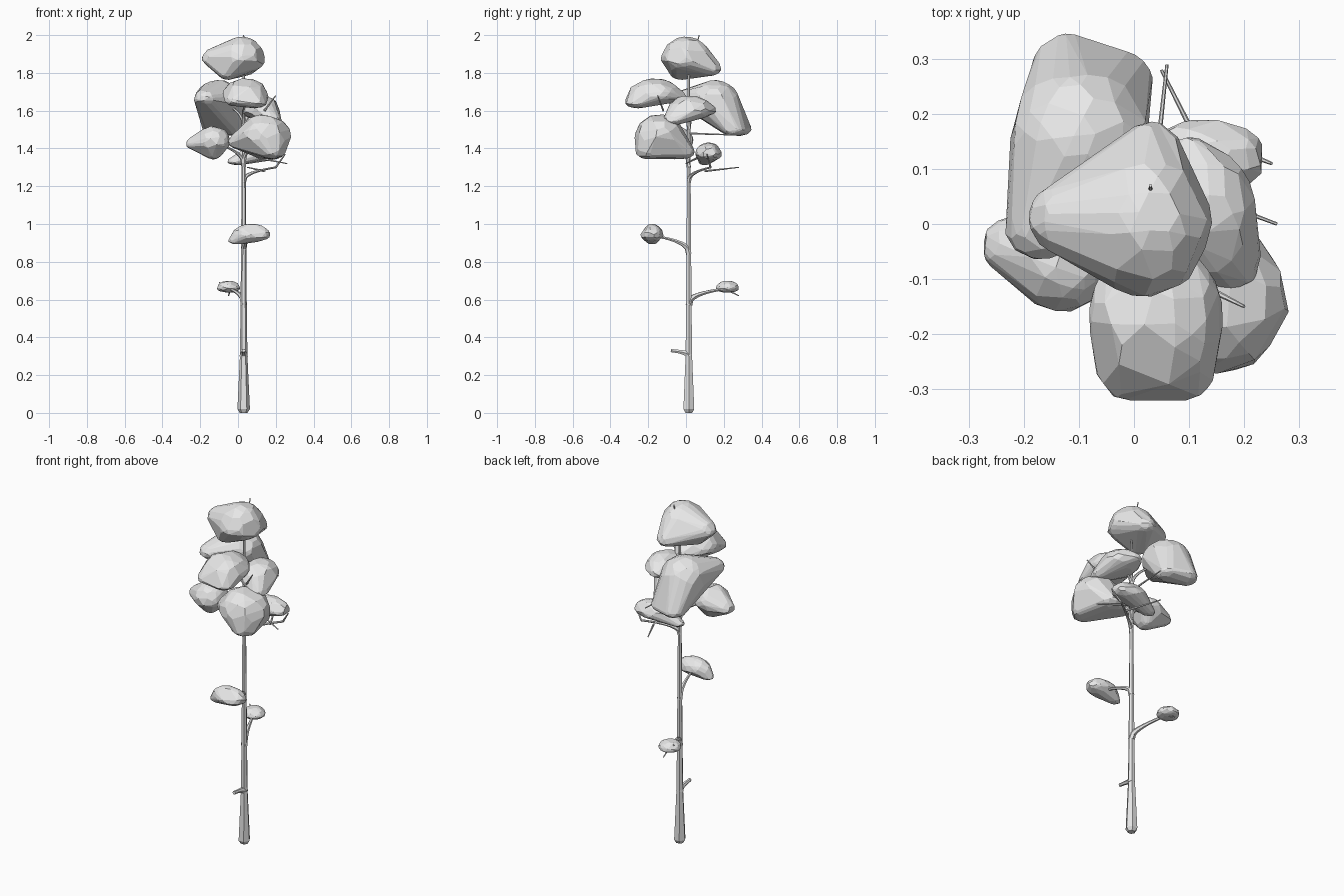
import bpy
import bmesh
import random
from mathutils import Vector, Euler

random.seed(7)
cube = bpy.data.objects.get("Cube")
if cube:
    bpy.data.objects.remove(cube, do_unlink=True)

grey = bpy.data.materials.new("plain_grey")
grey.use_nodes = True
colour = (0.8, 0.8, 0.8, 1)
grey.diffuse_color = colour
grey.node_tree.nodes["Principled BSDF"].inputs["Base Color"].default_value = colour


def trunk_point(height):
    return Vector((0.03, 0.015, height))


def trunk_radius(height):
    """Straight taper, with a flare near the ground and a rounded foot."""
    taper = 0.005 + 0.008 * (2 - height)
    flare = 0.013 * max(0, 1 - 3 * height)
    foot = 0.6 if height == 0 else 1
    return (taper + flare) * foot


def limb(name, points, radii):
    """Faceted wooden tube through the points, with a radius at each."""
    curve = bpy.data.curves.new(name, "CURVE")
    curve.dimensions = "3D"
    curve.bevel_depth = 1
    curve.bevel_resolution = 1
    curve.use_fill_caps = True
    curve.materials.append(grey)
    spline = curve.splines.new("POLY")
    spline.use_smooth = False
    spline.points.add(len(points) - 1)
    for knot, place, radius in zip(spline.points, points, radii):
        knot.co = (*place, 1)
        knot.radius = radius
    obj = bpy.data.objects.new(name, curve)
    bpy.context.collection.objects.link(obj)
    bpy.ops.object.select_all(action="DESELECT")
    obj.select_set(True)
    bpy.context.view_layer.objects.active = obj
    bpy.ops.object.convert(target="MESH")


def branch(name, height, tip):
    """Branch that leaves the trunk steeply and levels off towards its tip."""
    base, tip = trunk_point(height), Vector(tip)
    points, radii = [], []
    for step in range(9):
        t = (step / 8) ** 1.5
        place = base.lerp(tip, t)
        place.z = height + (tip.z - height) * t ** 0.35
        points.append(place)
        radii.append(trunk_radius(height) * (0.5 + 0.6 * (1 - t) ** 3))
    limb(name, points, radii)


def twig(name, start, tip):
    limb(name, (start, tip), (0.006, 0.003))


def add_lump(bm, centre, radii):
    """Irregular dome of points, flattened below its centre."""
    verts = bmesh.ops.create_icosphere(bm, subdivisions=3, radius=1.02)["verts"]
    turn = Euler([random.uniform(0, 3) for axis in "xyz"]).to_matrix()
    spare = random.sample(verts, len(verts) // 2)
    bmesh.ops.delete(bm, geom=spare, context="VERTS")
    for vert in verts:
        if vert.is_valid:
            offset = turn @ vert.co
            if offset.z < 0:
                offset.z *= 0.6
            vert.co = Vector(centre) + offset * Vector(radii)


def foliage(name, centre, radii, *lobes):
    """Leaf clump: convex hull around a dome and half-size lobes."""
    bm = bmesh.new()
    add_lump(bm, centre, radii)
    for lobe in lobes:
        add_lump(bm, lobe, Vector(radii) / 2)
    bmesh.ops.delete(bm, geom=bm.faces[:] + bm.edges[:], context="EDGES_FACES")
    bmesh.ops.convex_hull(bm, input=bm.verts[:])
    loose = [vert for vert in bm.verts if not vert.link_faces]
    bmesh.ops.delete(bm, geom=loose, context="VERTS")
    bmesh.ops.dissolve_limit(bm, angle_limit=0.15, verts=bm.verts[:], edges=bm.edges[:])
    bmesh.ops.recalc_face_normals(bm, faces=bm.faces[:])
    mesh = bpy.data.meshes.new(name)
    bm.to_mesh(mesh)
    bm.free()
    mesh.materials.append(grey)
    obj = bpy.data.objects.new(name, mesh)
    bpy.context.collection.objects.link(obj)


def leafy_branch(name, height, centre, radii, *lobes):
    """Clump of leaves together with the branch that carries it."""
    branch(name + "_branch", height, centre)
    foliage(name + "_clump", centre, radii, *lobes)


# Trunk, with a fine tip poking out of the crown
heights = [0, 0.02, 0.06] + [0.3 * step for step in range(1, 7)]
limb("trunk", [trunk_point(height) for height in heights],
     [trunk_radius(height) for height in heights])
twig("trunk_tip", trunk_point(1.8), (0.03, 0.07, 2))

# Crown, from the top down
foliage("top_clump", (0.02, 0, 1.87), (0.12, 0.13, 0.12),
        (-0.13, 0.01, 1.87), (0.03, 0.12, 1.82), (-0.05, -0.02, 1.8))
leafy_branch("upper_front", 1.5, (0.04, -0.17, 1.68), (0.12, 0.14, 0.09),
             (-0.01, -0.25, 1.65), (0.09, -0.25, 1.64), (0.04, -0.07, 1.67))
leafy_branch("upper_back", 1.5, (-0.1, 0.15, 1.65), (0.13, 0.13, 0.11),
             (-0.12, 0.28, 1.5), (-0.03, 0.25, 1.5), (-0.17, 0, 1.66))
leafy_branch("middle", 1.5, (0.12, 0.02, 1.6), (0.1, 0.12, 0.08),
             (0.18, -0.06, 1.55), (0.1, 0.1, 1.6))
leafy_branch("lower_left", 1.3, (0.14, -0.14, 1.46), (0.14, 0.13, 0.12),
             (0.02, -0.1, 1.43), (0.18, -0.2, 1.38), (0.14, -0.02, 1.38), (0.12, -0.2, 1.48))
leafy_branch("lower_right", 1.3, (-0.13, -0.06, 1.43), (0.09, 0.1, 0.09),
             (-0.23, -0.04, 1.42), (-0.13, -0.06, 1.37))
foliage("lower_back_clump", (0.13, 0.12, 1.37), (0.11, 0.07, 0.06), (0, 0.1, 1.33))

# Branches below the crown
leafy_branch("front", 0.84, (0.07, -0.18, 0.94), (0.1, 0.06, 0.06), (0, -0.18, 0.91))
leafy_branch("back", 0.57, (-0.05, 0.22, 0.66), (0.06, 0.06, 0.04))
branch("stub_branch", 0.3, (0.03, -0.08, 0.33))
branch("side_branch", 1.22, (0.2, 0.13, 1.3))

# Thin twigs
twig("long_twig", trunk_point(1.48), (0.06, 0.29, 1.47))
twig("low_twig", (0.14, 0.1, 1.28), (0.05, 0.28, 1.3))
twig("outer_twig", (0.2, 0.13, 1.3), (0.25, 0.11, 1.37))
twig("side_twig", (0.1, 0.06, 1.35), (0.26, 0, 1.32))
twig("high_twig", (0.14, -0.12, 1.6), (0.2, -0.15, 1.68))
twig("upper_leaf_twig", (-0.04, 0.2, 0.67), (-0.1, 0.25, 0.69))
twig("lower_leaf_twig", (-0.04, 0.2, 0.66), (-0.05, 0.28, 0.62))
